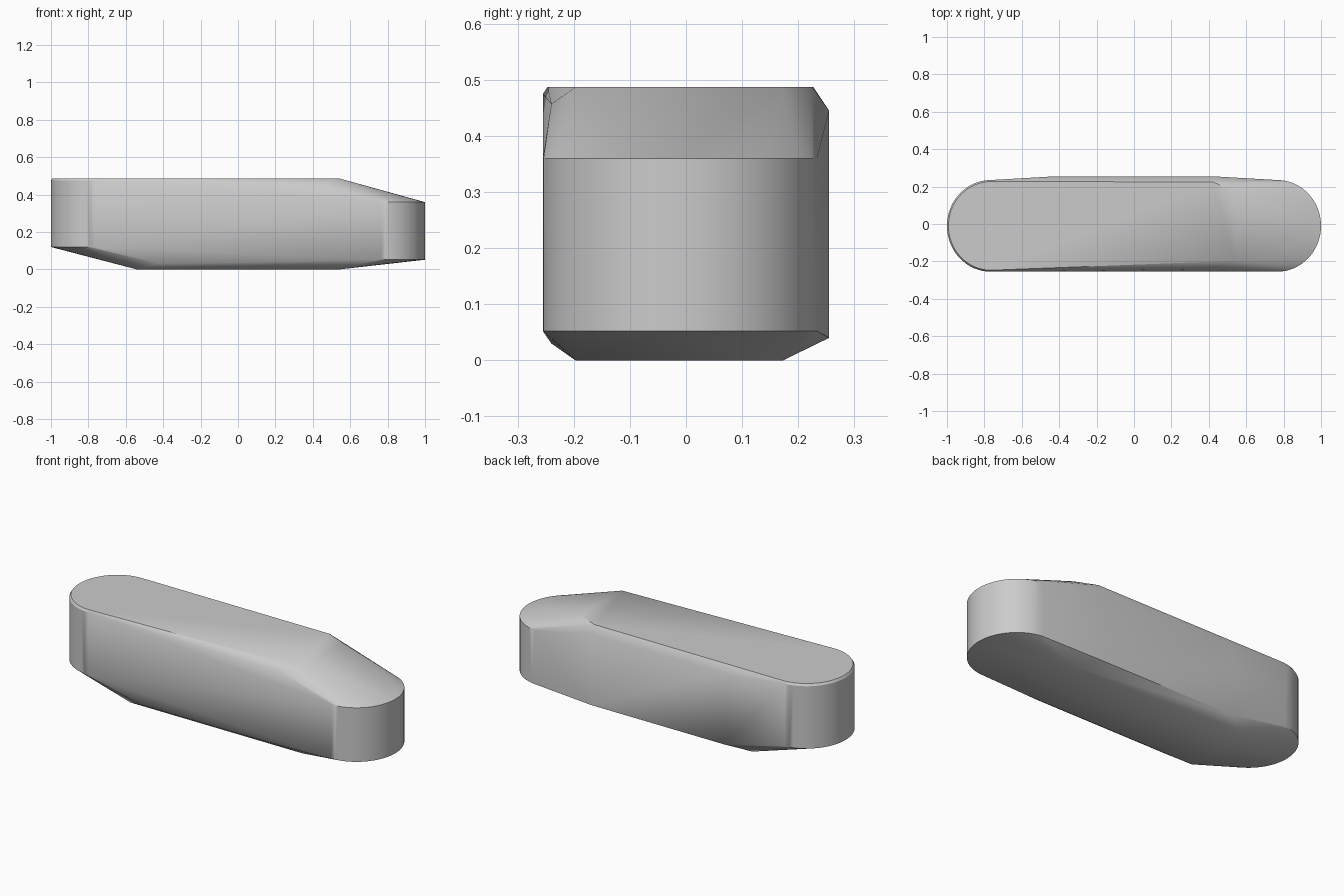
import bpy, bmesh, math

cube = bpy.data.objects.get("Cube")
if cube:
    bpy.data.objects.remove(cube, do_unlink=True)

grey = bpy.data.materials.new("light_grey")
grey.use_nodes = True
colour = (0.6, 0.6, 0.6, 1)
grey.diffuse_color = colour
grey.node_tree.nodes["Principled BSDF"].inputs["Base Color"].default_value = colour


def end_arc(side, z, inset=0.0, steps=32):
    """Half-round outline of one end of the block."""
    points = []
    for i in range(steps + 1):
        a = math.pi * (i / steps - 0.5)
        x = 0.765 + (0.235 - inset) * math.cos(a)
        points.append((side * x, -0.01 + (0.245 - inset) * math.sin(a), z))
    return points


# Rounded ends: the +x end is lower, the -x end has a thin top chamfer
points = end_arc(1, 0.052) + end_arc(1, 0.36)
points += end_arc(-1, 0.12) + end_arc(-1, 0.475) + end_arc(-1, 0.487, 0.008)

# Flat underside and the far edge of the top
for y in (-0.197, 0.173):
    points += [(-0.54, y, 0), (0.54, y, 0), (0.54, y, 0.487)]

# Chamfered long sides
for x in (-0.42, 0.42):
    points += [(x, -0.24, 0.03), (x, 0.255, 0.04), (x, 0.255, 0.445)]
    points.append((x, 0.225, 0.487))
points.append((0.42, -0.24, 0.457))

# Wrap the outlines in one faceted solid
bm = bmesh.new()
for p in points:
    bm.verts.new(p)
hull = bmesh.ops.convex_hull(bm, input=bm.verts[:])
loose = {v for v in hull["geom_interior"] + hull["geom_unused"]
         if isinstance(v, bmesh.types.BMVert) and not v.link_faces}
bmesh.ops.delete(bm, geom=list(loose), context="VERTS")
bmesh.ops.dissolve_limit(bm, angle_limit=math.radians(0.5),
                         verts=bm.verts[:], edges=bm.edges[:])
bmesh.ops.recalc_face_normals(bm, faces=bm.faces[:])

mesh = bpy.data.meshes.new("rounded_block")
bm.to_mesh(mesh)
bm.free()
mesh.materials.append(grey)
block = bpy.data.objects.new("rounded_block", mesh)
bpy.context.collection.objects.link(block)
bpy.context.view_layer.objects.active = block
block.select_set(True)
bpy.ops.object.shade_smooth_by_angle(angle=math.radians(30))
